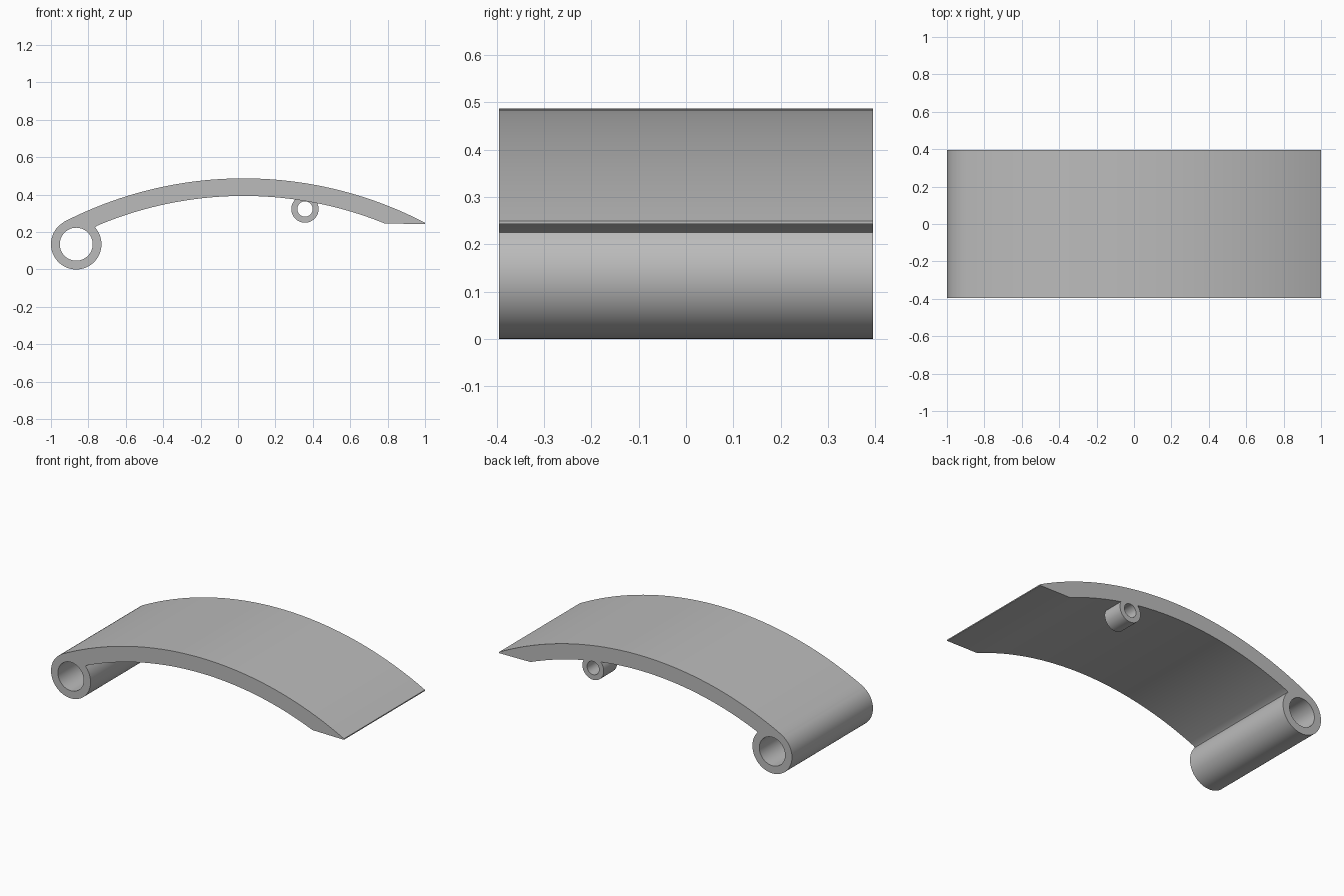
import bpy, bmesh
from math import sin, cos, asin, sqrt, radians, pi

cube = bpy.data.objects.get("Cube")
if cube:
    bpy.data.objects.remove(cube)

grey = bpy.data.materials.new("plain grey")
grey.use_nodes = True
colour = (0.5, 0.5, 0.5, 1)
grey.diffuse_color = colour
grey.node_tree.nodes["Principled BSDF"].inputs["Base Color"].default_value = colour

HALF_WIDTH = 0.395
ARC_X, TOP_Z, BOTTOM_Z = 0.03, 0.487, 0.393
R_OUT = 2.1
R_IN = R_OUT - (TOP_Z - BOTTOM_Z)
ARC_Z = TOP_Z - R_OUT


def arc(cx, cz, r, a0, a1, n):
    """Points on a circle from angle a0 to a1 (radians)."""
    return [(cx + r * cos(a0 + (a1 - a0) * i / n),
             cz + r * sin(a0 + (a1 - a0) * i / n)) for i in range(n + 1)]


def bow(r, x0, x1, n=56):
    """Part of the arched plate's circle between two x positions."""
    return arc(ARC_X, ARC_Z, r, pi / 2 - asin((x0 - ARC_X) / r),
               pi / 2 - asin((x1 - ARC_X) / r), n)


def circle(cx, cz, r, n=64):
    return arc(cx, cz, r, 0, 2 * pi, n)[:-1]


def extrude_profile(name, loops, y0, y1):
    """Fill front-view outlines (with holes) and extrude them along y."""
    curve = bpy.data.curves.new(name, "CURVE")
    curve.dimensions = "2D"
    curve.fill_mode = "BOTH"
    curve.extrude = (y1 - y0) / 2
    for loop in loops:
        spline = curve.splines.new("POLY")
        spline.points.add(len(loop) - 1)
        for point, (x, z) in zip(spline.points, loop):
            point.co = (x, z, 0, 1)
        spline.use_cyclic_u = True
    obj = bpy.data.objects.new(name, curve)
    bpy.context.collection.objects.link(obj)
    obj.rotation_euler.x = pi / 2
    obj.location.y = (y0 + y1) / 2
    bpy.ops.object.select_all(action="DESELECT")
    obj.select_set(True)
    bpy.context.view_layer.objects.active = obj
    bpy.ops.object.convert(target="MESH")
    obj = bpy.context.object
    # Weld caps to walls
    bm = bmesh.new()
    bm.from_mesh(obj.data)
    bmesh.ops.remove_doubles(bm, verts=bm.verts, dist=0.0001)
    bmesh.ops.recalc_face_normals(bm, faces=bm.faces)
    bm.to_mesh(obj.data)
    bm.free()
    obj.data.materials.clear()
    obj.data.materials.append(grey)
    bpy.ops.object.shade_smooth_by_angle(angle=radians(25))
    return obj


# Arched plate with flat-cut tip, running into the large hinge tube
HINGE = (-0.865, 0.135)
outline = (bow(R_OUT, 1.0, -0.93)
           + arc(*HINGE, 0.135, radians(122), radians(402), 56)
           + bow(R_IN, -0.755, 0.785)
           + [(1.0, 0.243)])
extrude_profile("arched_plate_with_hinge_tube", [outline, circle(*HINGE, 0.088)],
                -HALF_WIDTH, HALF_WIDTH)

# Short eyelet under the plate at the back edge, its top trimmed to the arch
EYELET = (0.358, 0.323)


def underside(x):
    return ARC_Z + sqrt(R_IN ** 2 - (x - ARC_X) ** 2)


ring = [(x, min(z, underside(x) + 0.004)) for x, z in circle(*EYELET, 0.073)]
extrude_profile("small_eyelet", [ring, circle(*EYELET, 0.041, 40)],
                HALF_WIDTH - 0.13, HALF_WIDTH)
